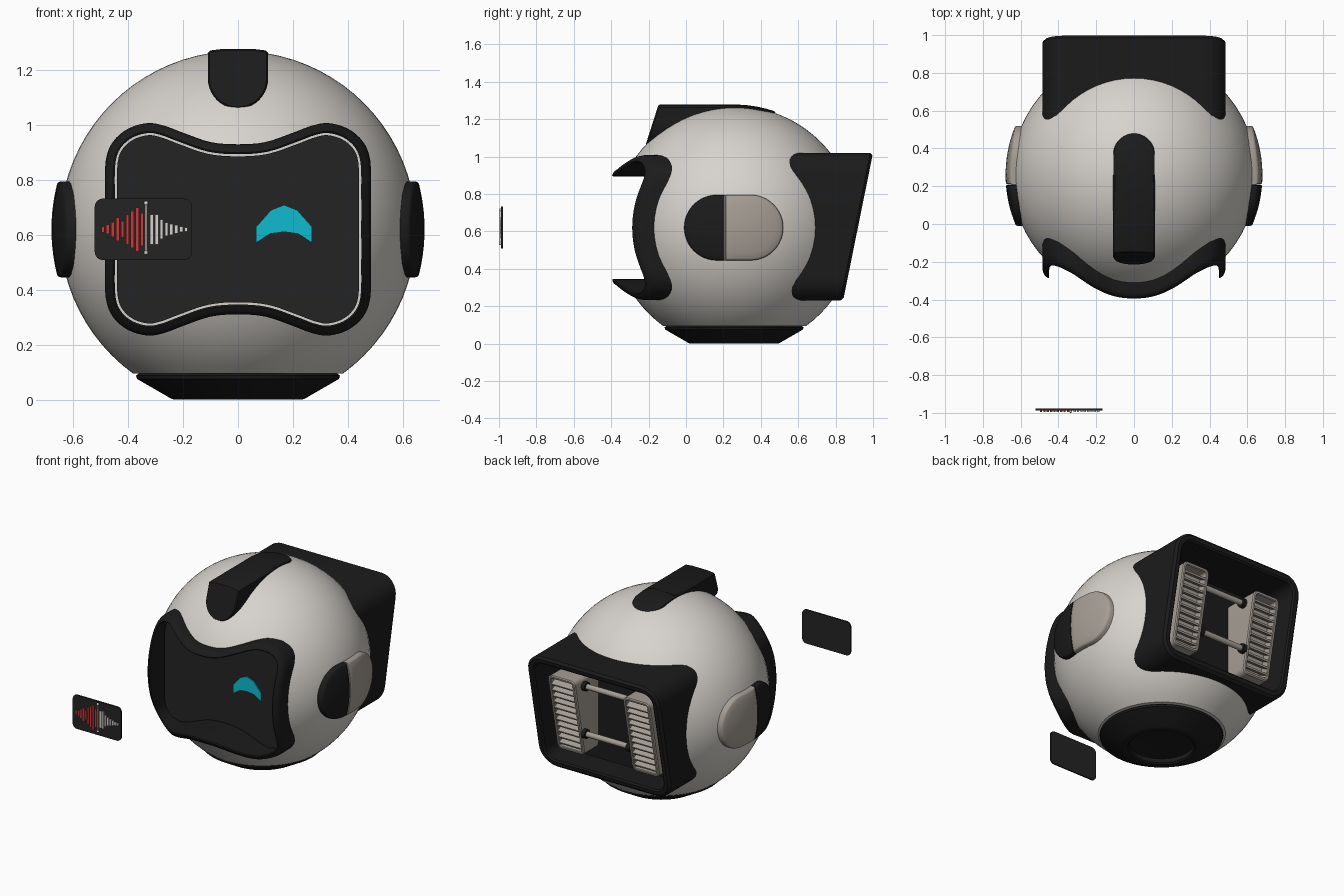
import bpy, bmesh
from math import sin, cos, pi, sqrt, radians
from mathutils import Vector, Matrix

if "Cube" in bpy.data.objects:
    bpy.data.objects.remove(bpy.data.objects["Cube"])

CY, CZ, R = 0.26, 0.62, 0.65        # body centre and radius


def material(name, rgb):
    m = bpy.data.materials.new(name)
    m.use_nodes = True
    m.diffuse_color = (*rgb, 1)
    m.node_tree.nodes["Principled BSDF"].inputs["Base Color"].default_value = (*rgb, 1)
    return m


SHELL = material("warm white", (0.68, 0.65, 0.61))
BLACK = material("black trim", (0.011, 0.011, 0.011))
SCREEN = material("screen charcoal", (0.017, 0.017, 0.017))
TAUPE = material("taupe", (0.38, 0.34, 0.30))
TEAL = material("teal", (0.005, 0.5, 0.64))
RED = material("red", (0.6, 0.04, 0.04))


def finish(name, bm, mat, angle=35):
    bmesh.ops.recalc_face_normals(bm, faces=bm.faces)
    me = bpy.data.meshes.new(name)
    bm.to_mesh(me)
    bm.free()
    me.materials.append(mat)
    ob = bpy.data.objects.new(name, me)
    bpy.context.collection.objects.link(ob)
    smooth(ob, angle)
    return ob


def smooth(ob, angle=35):
    bpy.ops.object.select_all(action='DESELECT')
    ob.select_set(True)
    bpy.context.view_layer.objects.active = ob
    bpy.ops.object.shade_smooth_by_angle(angle=radians(angle))


def loft(name, rings, mat, cap=(True, True)):
    """Skin a list of equal-length closed rings."""
    bm = bmesh.new()
    loops = [[bm.verts.new(p) for p in r] for r in rings]
    for a, b in zip(loops, loops[1:]):
        for i in range(len(a)):
            j = (i + 1) % len(a)
            bm.faces.new((a[i], a[j], b[j], b[i]))
    for use, loop in zip(cap, (loops[0], loops[-1])):
        if use:
            bm.faces.new(loop)
    return finish(name, bm, mat)


def box(name, centre, size, mat, tilt=0):
    bm = bmesh.new()
    m = Matrix.Translation(centre) @ Matrix.Rotation(tilt, 4, 'X') @ Matrix.Diagonal((*size, 1))
    bmesh.ops.create_cube(bm, size=1, matrix=m)
    return finish(name, bm, mat)


def rod(name, x0, x1, y, z, r, mat):
    ring = [(r * cos(a * pi / 10), r * sin(a * pi / 10)) for a in range(20)]
    return loft(name, [[(x, y + u, z + v) for u, v in ring] for x in (x0, x1)], mat)


def round_rect(cx, cz, hx, hz, r, n=8):
    pts = []
    for k, (sx, sz) in enumerate(((1, 1), (-1, 1), (-1, -1), (1, -1))):
        for i in range(n + 1):
            a = (k + i / n) * pi / 2
            pts.append((cx + sx * (hx - r) + r * cos(a), cz + sz * (hz - r) + r * sin(a)))
    return pts


def inset(pts, d):
    """Move a counter-clockwise outline inward by d."""
    out = []
    for i, (x, z) in enumerate(pts):
        t = Vector(pts[(i + 1) % len(pts)]) - Vector(pts[i - 1])
        t.normalize()
        out.append((x - t.y * d, z + t.x * d))
    return out


def flat(pts, y):
    return [(x, y, z) for x, z in pts]


def front_on(pts, rad):
    return [(x, CY - sqrt(rad**2 - x * x - (z - CZ)**2), z) for x, z in pts]


# Face outline: one quarter, smoothed and mirrored
quarter = [(0, .31), (.1, .318), (.2, .352), (.27, .378), (.33, .387), (.4, .367),
           (.455, .32), (.482, .25), (.485, .12), (.485, 0)]
keys = quarter[::-1] + [(-x, z) for x, z in quarter[1:]]
keys += [(-x, -z) for x, z in keys[1:-1]]
face = []
for i in range(len(keys)):
    p = [Vector(keys[(i + k) % len(keys)]) for k in (-1, 0, 1, 2)]
    for t in (0, .25, .5, .75):
        q = .5 * (2 * p[1] + (p[2] - p[0]) * t + (2 * p[0] - 5 * p[1] + 4 * p[2] - p[3]) * t * t
                  + (3 * p[1] - p[0] - 3 * p[2] + p[3]) * t**3)
        face.append((q.x, q.y + CZ))

# Body with pockets for the face and the rear housing
bm = bmesh.new()
bmesh.ops.create_uvsphere(bm, u_segments=64, v_segments=40, radius=R,
                          matrix=Matrix.Translation((0, CY, CZ)))
cut = bmesh.ops.bisect_plane(bm, geom=bm.verts[:] + bm.edges[:] + bm.faces[:],
                             plane_co=(0, 0, .095), plane_no=(0, 0, 1), clear_inner=True)
bmesh.ops.holes_fill(bm, edges=[e for e in bm.edges if e.is_boundary], sides=0)
body = finish("body", bm, SHELL)
rear = round_rect(0, .625, .485, .395, .12)
cutters = [loft("face_cutter", [flat(inset(face, .02), y) for y in (-.7, -.11)], SHELL),
           loft("rear_cutter", [flat(inset(rear, .03), y) for y in (.655, 1.2)], SHELL)]
for c in cutters:
    c.hide_render = True
    mod = body.modifiers.new("pocket", 'BOOLEAN')
    mod.operation, mod.solver, mod.object = 'DIFFERENCE', 'EXACT', c
    bpy.context.view_layer.objects.active = body
    bpy.ops.object.modifier_apply(modifier=mod.name)
    bpy.data.objects.remove(c)
smooth(body)

# Face rim, screen and eye
inner = inset(face, .036)
loft("face_rim", [front_on(face, .63), front_on(face, .695), front_on(inset(face, .004), .706),
                  front_on(inset(face, .012), .712), front_on(inset(face, .03), .712),
                  front_on(inner, .706), flat(inner, -.112)], BLACK, (False, False))
loft("screen", [flat(inset(face, .044), y) for y in (-.108, -.14)], SCREEN)
arc = [(-.102, .629), (-.048, .69), (0, .709), (.048, .69), (.102, .629),
       (.102, .571), (.051, .604), (0, .611), (-.051, .604), (-.102, .571)]
loft("eye", [flat([(x + .168, z) for x, z in arc], y) for y in (-.14, -.147)], TEAL)


# Rear housing and the two vents are open trays with a slanted rim
def tray(name, outline, front, drop, wall, floor, mat):
    def slant(d, back):
        return [(x, .84 + .2025 * (z - .23) - back, z) for x, z in inset(outline, d)]
    base = flat(inset(outline, wall), floor) if floor else slant(wall, drop + .06)
    return loft(name, [flat(outline, front), slant(0, drop + wall * .3), slant(wall * .3, drop),
                       slant(wall * .8, drop), slant(wall, drop + wall * .2), base], mat)


tray("rear_housing", rear, .5, 0, .05, .67, BLACK)
for side, s in (("left", 1), ("right", -1)):
    tray(side + "_vent", round_rect(s * .275, .61, .1, .265, .035), .66, .05, .022, None, TAUPE)
    for i in range(11):
        z = .40 + i * .042
        box(f"{side}_vent_slat_{i}", (s * .275, .765 + .2025 * (z - .23), z),
            (.16, .05, .012), TAUPE, radians(-25))
    for z in (.5, .815):
        rod(f"{side}_rod_socket", s * .15, s * .18, .82, z, .03, BLACK)
for z in (.5, .815):
    rod("cross_rod", -.17, .17, .82, z, .018, TAUPE)


# Domed pads that follow the body: outline in two axes, height in the third
def dome(name, pts, rad, place, mat, centre):
    def ring(k, r):
        out = []
        for u, v in pts:
            u, v = centre[0] + (u - centre[0]) * k, centre[1] + (v - centre[1]) * k
            out.append(place(u, v, sqrt(r * r - u * u - v * v)))
        return out
    steps = [(1, R - .03), (1, rad - .01), (.975, rad - .002), (.94, rad)]
    steps += [(k, rad) for k in (.75, .5, .25, .02)]
    return loft(name, [ring(k, r) for k, r in steps], mat)


def d_shape(r, end, length):
    """Half-round outline whose round tip is at u = end, pointing along its sign."""
    s = 1 if end > 0 else -1
    mid = end - s * r
    tail = end - s * length
    pts = [(mid + s * r * cos(a), r * sin(a)) for a in (-pi / 2 + pi * i / 24 for i in range(25))]
    pts += [(mid + (tail - mid) * i / 4, r) for i in range(1, 5)]
    pts += [(tail, r - 2 * r * i / 8) for i in range(1, 9)]
    return pts + [(tail + (mid - tail) * i / 4, -r) for i in range(1, 4)]


for side, s in (("left", 1), ("right", -1)):
    def place_side(u, v, h, s=s):
        return (s * h, CY + u, CZ + v)
    dome(side + "_pod_front", d_shape(.175, -.27, .217), .68, place_side, BLACK, (-.15, 0))
    dome(side + "_pod_back", d_shape(.175, .26, .31), .68, place_side, TAUPE, (.1, 0))

# Top crest: flush rear strip and slanted front block
dome("crest_rear", [(v, u) for u, v in d_shape(.11, .22, .4)], .658,
     lambda u, v, h: (u, CY + v, CZ + h), BLACK, (0, .02))
prof = [(.11 * cos(a), 1.17 + .11 * sin(a)) for a in (pi + pi * i / 20 for i in range(21))]
prof += [(.11, 1.262), (.1, 1.272), (.05, 1.278), (-.05, 1.278), (-.1, 1.272), (-.11, 1.262)]


def sloped(d, back):
    return [(x, -.147 - (1.278 - z) * .32 + back, z) for x, z in inset(prof, d)]


loft("crest_front", [flat(prof, .26), sloped(0, .008), sloped(.006, 0)], BLACK)

# Foot: turned profile with a recess underneath
foot = [(.36, .095), (.372, .087), (.368, .075), (.245, .004), (.235, 0), (.205, 0),
        (.195, .008), (.195, .035), (.16, .04)]
loft("foot", [[(r * cos(a * pi / 32), CY - .003 + r * sin(a * pi / 32), z) for a in range(64)]
              for r, z in foot], BLACK)

# Floating card with a sound wave
CX = -.345
loft("card", [flat(round_rect(CX, CZ, .177, .112, .03), y) for y in (-.978, -.988)], SCREEN)
heights = [.022, .035, .055, .085, .06, .11, .135, .16, .12,
           0, .11, .11, .07, .05, .04, .03, .02, .015]
for i, h in enumerate(heights):
    if h:
        box(f"wave_bar_{i}", (-.492 + i * .0178, -.99, CZ), (.012, .008, h),
            RED if i < 9 else SHELL)
box("play_marker", (-.335, -.992, .628), (.006, .01, .18), SHELL)
for z in (.535, .715):
    bm = bmesh.new()
    bmesh.ops.create_uvsphere(bm, u_segments=12, v_segments=8, radius=.008,
                              matrix=Matrix.Translation((-.335, -.992, z)))
    finish("marker_knob", bm, SHELL)
